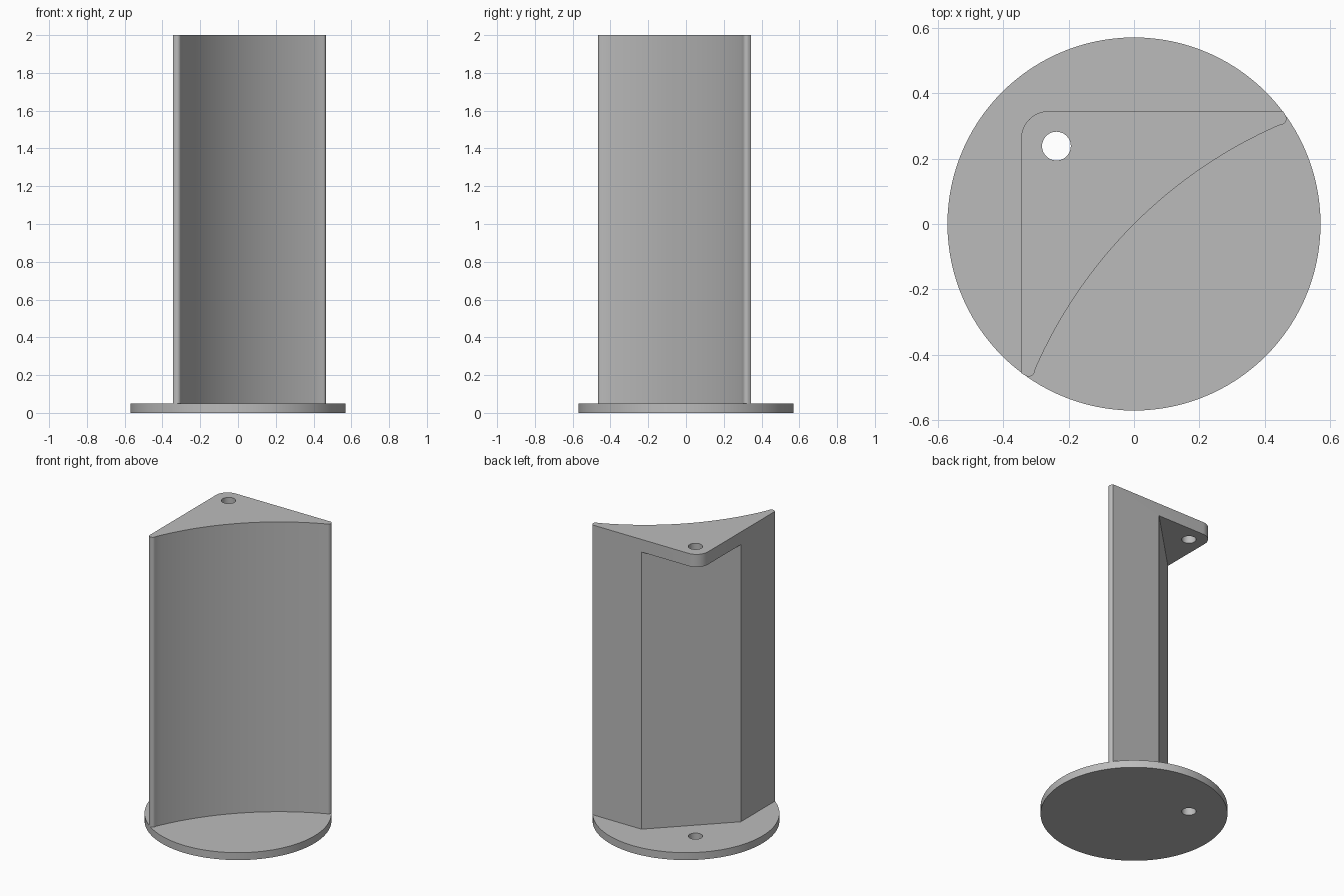
import bpy
import bmesh
from math import cos, sin, radians

if "Cube" in bpy.data.objects:
    bpy.data.objects.remove(bpy.data.objects["Cube"], do_unlink=True)

# Single grey finish
GREY = (0.5, 0.5, 0.5, 1.0)
grey = bpy.data.materials.new("plain grey")
grey.use_nodes = True
grey.diffuse_color = GREY
grey.node_tree.nodes["Principled BSDF"].inputs["Base Color"].default_value = GREY


def arc(cx, cy, r, start, end, steps):
    angles = [radians(start + (end - start) * i / steps) for i in range(steps + 1)]
    return [(cx + r * cos(a), cy + r * sin(a)) for a in angles]


def prism(name, outline, bottom, top):
    bm = bmesh.new()
    face = bm.faces.new([bm.verts.new((x, y, bottom)) for x, y in outline])
    ext = bmesh.ops.extrude_face_region(bm, geom=[face])
    for v in ext["geom"]:
        if isinstance(v, bmesh.types.BMVert):
            v.co.z = top
    bmesh.ops.recalc_face_normals(bm, faces=bm.faces)
    mesh = bpy.data.meshes.new(name)
    bm.to_mesh(mesh)
    bm.free()
    mesh.materials.append(grey)
    obj = bpy.data.objects.new(name, mesh)
    bpy.context.collection.objects.link(obj)
    return obj


def activate(obj):
    bpy.ops.object.select_all(action='DESELECT')
    obj.select_set(True)
    bpy.context.view_layer.objects.active = obj


def cut(obj, cutter):
    mod = obj.modifiers.new("cut", 'BOOLEAN')
    mod.operation = 'DIFFERENCE'
    mod.solver = 'EXACT'
    mod.object = cutter
    activate(obj)
    bpy.ops.object.modifier_apply(modifier=mod.name)


# Round base plate
base = prism("base_plate", arc(0, 0, 0.57, 0, 357, 119), 0, 0.05)

# Upright: square back corner, rounded tips, concave curved front
tip = [(0.455, 0.345)] + arc(0.446, 0.322, 0.02, 36, -66, 8)
front_curve = arc(1.02, -1.02, 1.442, 113.6, 156.4, 32)
other_tip = [(-y, -x) for x, y in reversed(tip)]
corner = arc(-0.26, 0.26, 0.085, 180, 90, 12)
upright = prism("curved_upright", tip + front_curve + other_tip + corner, 0.05, 2)

# Diagonal recess behind the upright leaves a top flange
recess = prism("recess_cutter", [(0.5, 0.755), (-0.755, -0.5), (-0.755, 0.755)],
               -0.1, 1.915)
cut(upright, recess)

# Matching rod holes through the flange and the base
hole = prism("hole_cutter", arc(-0.237, 0.238, 0.044, 0, 350, 35), -0.2, 2.2)
cut(upright, hole)
cut(base, hole)

for cutter in (recess, hole):
    cutter.hide_render = True
    bpy.data.objects.remove(cutter, do_unlink=True)

for obj in (base, upright):
    activate(obj)
    bpy.ops.object.shade_smooth_by_angle(angle=radians(30))
